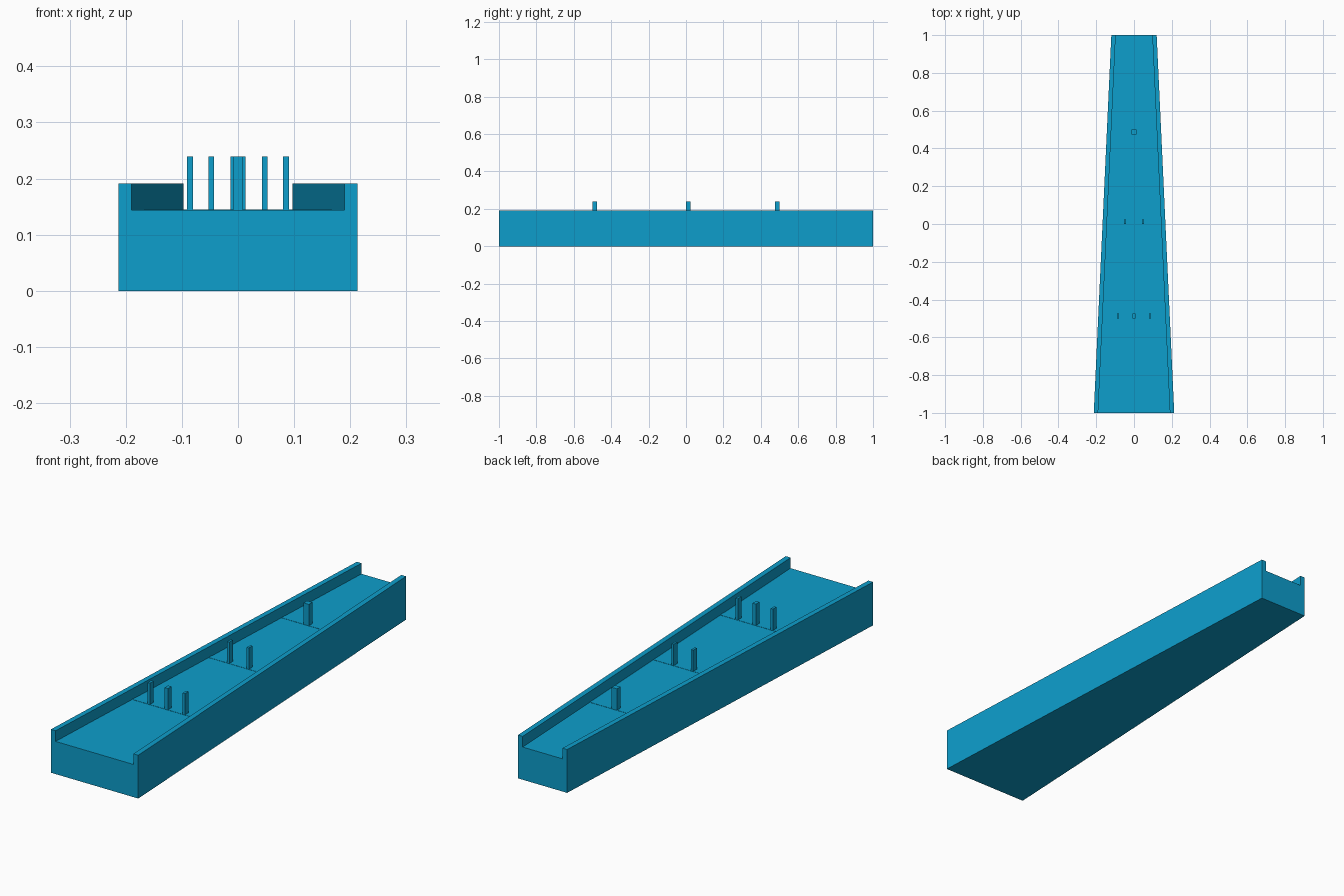
import bpy, bmesh

if "Cube" in bpy.data.objects:
    bpy.data.objects.remove(bpy.data.objects["Cube"])

BLUE = bpy.data.materials.new("blue")
BLUE.diffuse_color = (0.004, 0.342, 0.604, 1)
BLUE.use_nodes = True
BLUE.node_tree.nodes["Principled BSDF"].inputs["Base Color"].default_value = BLUE.diffuse_color

FRONT_HALF, BACK_HALF = 0.213, 0.120   # outer half widths at the two ends
WALL = 0.023
DECK_Z, RAIL_Z, POST_Z = 0.144, 0.191, 0.239


def half_width(y):
    return FRONT_HALF + (BACK_HALF - FRONT_HALF) * (y + 1) / 2


def prism(name, outline, z0, z1):
    """Extrude a flat outline straight up from z0 to z1."""
    bm = bmesh.new()
    face = bm.faces.new([bm.verts.new((x, y, z0)) for x, y in outline])
    top = bmesh.ops.extrude_face_region(bm, geom=[face])
    verts = [v for v in top["geom"] if isinstance(v, bmesh.types.BMVert)]
    bmesh.ops.translate(bm, verts=verts, vec=(0, 0, z1 - z0))
    bmesh.ops.recalc_face_normals(bm, faces=bm.faces)
    mesh = bpy.data.meshes.new(name)
    bm.to_mesh(mesh)
    bm.free()
    mesh.materials.append(BLUE)
    obj = bpy.data.objects.new(name, mesh)
    bpy.context.collection.objects.link(obj)
    return obj


def tapered(name, y0, y1, inset, z0, z1):
    """Symmetric slab following the taper, inset from the outer sides."""
    a, b = half_width(y0) - inset, half_width(y1) - inset
    return prism(name, [(-a, y0), (a, y0), (b, y1), (-b, y1)], z0, z1)


# Solid deck between the side rails
tapered("deck", -1, 1, WALL, 0, DECK_Z)

# Side rails
for side, label in ((-1, "left"), (1, "right")):
    prism(label + "_rail", [(side * (FRONT_HALF - WALL), -1), (side * FRONT_HALF, -1),
                            (side * BACK_HALF, 1), (side * (BACK_HALF - WALL), 1)], 0, RAIL_Z)

# Rows of upright posts, each on a cross bar: start y, [(post x, half width)]
rows = {
    "front": (-0.500, [(-0.0855, 0.0055), (0, 0.008), (0.0855, 0.0055)]),
    "middle": (0.000, [(-0.0475, 0.005), (0.0475, 0.005)]),
    "back": (0.475, [(0, 0.0132)]),
}
for label, (y, posts) in rows.items():
    tapered(label + "_cross_bar", y, y + 0.025, 0.003, 0.001, DECK_Z + 0.001)
    for i, (x, w) in enumerate(posts, 1):
        prism(f"{label}_post_{i}", [(x - w, y), (x + w, y), (x + w, y + 0.025), (x - w, y + 0.025)],
              DECK_Z, POST_Z)
